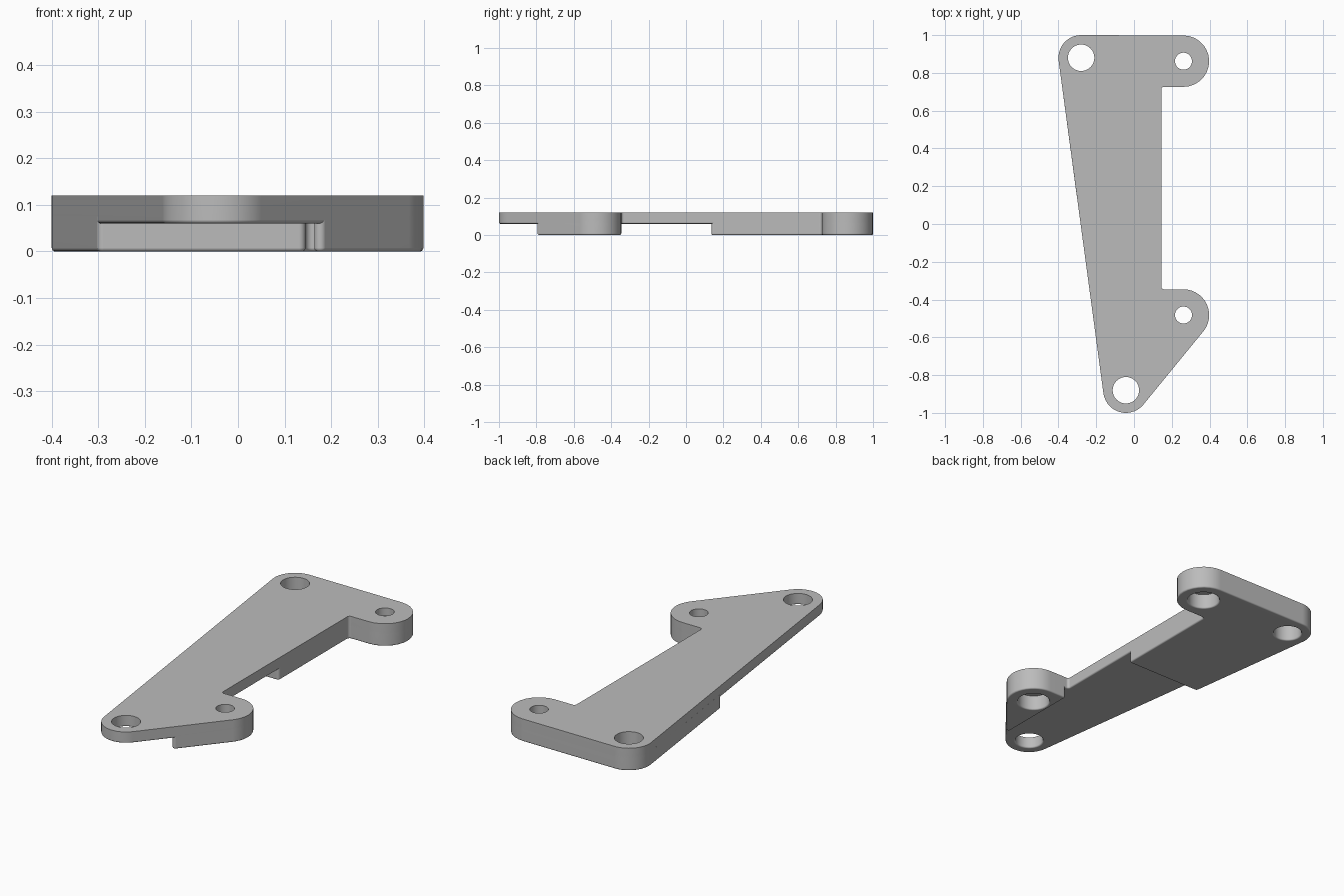
import bpy, bmesh
from math import sin, cos, atan2, asin, hypot, pi, tau, radians

if "Cube" in bpy.data.objects:
    bpy.data.objects.remove(bpy.data.objects["Cube"])

TOP, LEDGE, LAP = 0.12, 0.06, 0.075   # top face, thin underside, block overlap
EDGE = 0.008                          # rounding of the lower edges
ARC, ROUND = 14, 4

grey = bpy.data.materials.new("grey")
grey.use_nodes = True
grey.diffuse_color = (0.5, 0.5, 0.5, 1)
grey.node_tree.nodes["Principled BSDF"].inputs["Base Color"].default_value = (0.5, 0.5, 0.5, 1)


def belt(circles, inset=0.0):
    """Counterclockwise tangent path round circles; a negative radius is an inner fillet."""
    cs = [(x, y, r - inset) for x, y, r in circles]
    n = len(cs)
    heading = []
    for i in range(n):
        (x1, y1, r1), (x2, y2, r2) = cs[i], cs[(i + 1) % n]
        dx, dy = x2 - x1, y2 - y1
        heading.append(atan2(dy, dx) + asin((r1 - r2) / hypot(dx, dy)))
    pts = []
    for i, (x, y, r) in enumerate(cs):
        start = heading[i - 1]
        turn = (heading[i] - start) % tau
        if r < 0:
            turn -= tau
        for k in range(ARC + 1):
            a = start + turn * k / ARC - pi / 2
            pts.append((x + r * cos(a), y + r * sin(a)))
    return pts


def circle(x, y, r, n=40):
    return [(x + r * cos(tau * k / n), y + r * sin(tau * k / n)) for k in range(n)]


def rounding(bottom):
    """Pairs of inset and height for a rounded lower edge."""
    angles = [pi / 2 * k / ROUND for k in range(ROUND + 1)]
    return [(EDGE * (1 - sin(a)), bottom + EDGE * (1 - cos(a))) for a in angles]


def slab(name, circles, holes, bottom, top):
    """Solid with a rounded lower rim; holes are (x, y, [(radius, z), ...])."""
    bm = bmesh.new()
    stacks = [[(belt(circles, d), z) for d, z in rounding(bottom) + [(0, top)]]]
    stacks += [[(circle(x, y, r), z) for r, z in rings] for x, y, rings in holes]
    caps = ([], [])
    for stack in stacks:
        rows = [[bm.verts.new((x, y, z)) for x, y in pts] for pts, z in stack]
        for low, high in zip(rows, rows[1:]):
            for i in range(len(low)):
                bm.faces.new((low[i - 1], low[i], high[i], high[i - 1]))
        for cap, row in zip(caps, (rows[0], rows[-1])):
            cap += [bm.edges.get((row[i - 1], row[i])) for i in range(len(row))]
    for cap, nz in zip(caps, (-1, 1)):
        bmesh.ops.triangle_fill(bm, use_beauty=True, edges=cap, normal=(0, 0, nz))
    bmesh.ops.recalc_face_normals(bm, faces=bm.faces)
    mesh = bpy.data.meshes.new(name)
    bm.to_mesh(mesh)
    bm.free()
    mesh.materials.append(grey)
    ob = bpy.data.objects.new(name, mesh)
    bpy.context.collection.objects.link(ob)
    bpy.ops.object.select_all(action='DESELECT')
    ob.select_set(True)
    bpy.context.view_layer.objects.active = ob
    bpy.ops.object.shade_smooth_by_angle(angle=radians(35))
    weighted = ob.modifiers.new("even_shading", 'WEIGHTED_NORMAL')
    weighted.keep_sharp = True
    return ob


def bore(r, bottom, top, flared=True):
    """Straight hole, with a rounded lower rim if flared."""
    rim = [(r + d, z) for d, z in rounding(bottom)] if flared else [(r, bottom)]
    return rim + [(r, top)]


# Corner circles shared by the parts
back_corner = (-0.28, 0.88, 0.12)
front_corner = (-0.043, -0.88, 0.12)
back_lug = (0.262, 0.862, 0.136)
front_lug = (0.262, -0.482, 0.136)
back_fillet = (0.159, 0.712, -0.014)
front_fillet = (0.159, -0.332, -0.014)
BIG, SMALL, RECESS = 0.07, 0.045, 0.08

# Thin plate with the whole outline
recessed = [(RECESS, LEDGE), (RECESS, 0.08), (SMALL, 0.08), (SMALL, TOP)]
slab("plate",
     [back_corner, front_corner, front_lug, front_fillet, back_fillet, back_lug],
     [(*back_corner[:2], bore(BIG, LEDGE, TOP, False)),
      (*front_corner[:2], bore(BIG, LEDGE, TOP)),
      (*back_lug[:2], recessed),
      (*front_lug[:2], recessed)],
     LEDGE, TOP)

# Thick block under the back end
slab("back_block",
     [back_corner, (-0.289, 0.15, 0.014), (0.131, 0.15, 0.014), back_fillet, back_lug],
     [(*back_corner[:2], bore(BIG, 0, LAP)),
      (*back_lug[:2], bore(RECESS, 0, LAP))],
     0, LAP)

# Thick block under the front lug
slab("front_lug_block",
     [front_lug, (0.177, -0.359, 0.013), (0.177, -0.78, 0.013)],
     [(*front_lug[:2], bore(RECESS, 0, LAP))],
     0, LAP)
